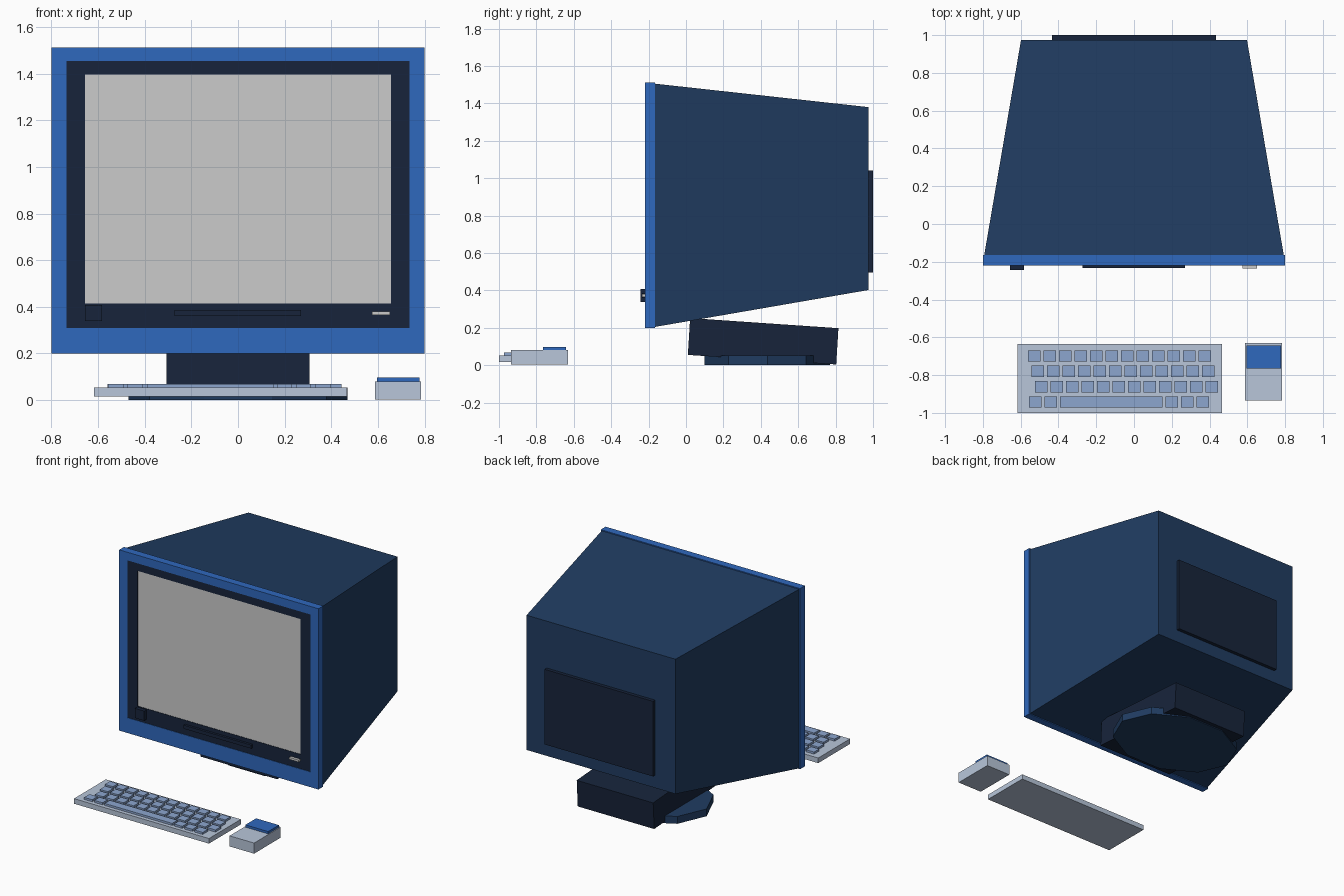
import bpy
import bmesh
from math import sin, cos, pi

if "Cube" in bpy.data.objects:
    bpy.data.objects.remove(bpy.data.objects["Cube"])


def material(name, hex_code):
    def lin(v):
        return v / 12.92 if v <= 0.04045 else ((v + 0.055) / 1.055) ** 2.4
    m = bpy.data.materials.new(name)
    m.diffuse_color = [lin(int(hex_code[i:i + 2], 16) / 255) for i in (0, 2, 4)] + [1]
    m.use_nodes = True
    m.node_tree.nodes["Principled BSDF"].inputs["Base Color"].default_value = m.diffuse_color
    return m


BLUE = material("blue", "2F68BD")
NAVY = material("navy", "203C61")
DARK = material("dark_navy", "17243B")
PALE = material("pale_blue", "B8C6DA")
KEY = material("key_blue", "8CA6CF")


def finish(name, bm, mat=None):
    bmesh.ops.recalc_face_normals(bm, faces=bm.faces)
    me = bpy.data.meshes.new(name)
    bm.to_mesh(me)
    bm.free()
    ob = bpy.data.objects.new(name, me)
    bpy.context.collection.objects.link(ob)
    if mat:
        me.materials.append(mat)
    return ob


def loft(name, loop_a, loop_b, mat=None, caps=True):
    """Solid between two matching outlines."""
    bm = bmesh.new()
    a = [bm.verts.new(p) for p in loop_a]
    b = [bm.verts.new(p) for p in loop_b]
    n = len(a)
    for i in range(n):
        j = (i + 1) % n
        bm.faces.new((a[i], a[j], b[j], b[i]))
    bm.faces.new(a)
    bm.faces.new(b)
    return finish(name, bm, mat)


def rect(x, z0, z1, y):
    return [(-x, y, z0), (x, y, z0), (x, y, z1), (-x, y, z1)]


def box(name, x, y, z, mat=None):
    lo, hi = ([(x[0], y[0], h), (x[1], y[0], h), (x[1], y[1], h), (x[0], y[1], h)] for h in z)
    return loft(name, lo, hi, mat)


def frame(name, outer, inner, y0, y1, mat):
    """Rectangular ring; outer and inner are (half width, z low, z high)."""
    bm = bmesh.new()
    loops = [[bm.verts.new(p) for p in rect(*r, y)]
             for r, y in ((outer, y0), (inner, y0), (inner, y1), (outer, y1))]
    for k in range(4):
        a, b = loops[k], loops[(k + 1) % 4]
        for i in range(4):
            j = (i + 1) % 4
            bm.faces.new((a[i], a[j], b[j], b[i]))
    return finish(name, bm, mat)


# monitor housing, tapering to the back
loft("monitor_housing", rect(0.793, 0.205, 1.505, -0.165), rect(0.598, 0.402, 1.38, 0.975), NAVY)
box("rear_panel", (-0.435, 0.435), (0.97, 1.0), (0.495, 1.04), DARK)

# front bezel, inner surround and screen
frame("bezel", (0.8, 0.2, 1.512), (0.735, 0.31, 1.453), -0.22, -0.165, BLUE)
frame("screen_surround", (0.735, 0.31, 1.453), (0.655, 0.415, 1.397), -0.217, -0.165, DARK)
box("screen", (-0.655, 0.655), (-0.214, -0.165), (0.415, 1.397))

# front controls
box("power_button", (-0.657, -0.583), (-0.243, -0.21), (0.338, 0.408), DARK)
box("control_strip", (-0.273, 0.27), (-0.234, -0.21), (0.36, 0.386), DARK)
box("indicator_light", (0.575, 0.652), (-0.236, -0.21), (0.365, 0.38))

# tilted neck, given as a side profile
side = [(0.01, 0.055), (0.803, 0.004), (0.815, 0.198), (0.022, 0.252)]
loft("neck", [(-0.307, y, z) for y, z in side], [(0.307, y, z) for y, z in side], DARK)

# ten-sided oval foot
ring = [(0.47 * cos(i * pi / 5), 0.435 + 0.352 * sin(i * pi / 5)) for i in range(10)]
loft("foot", [(x, y, 0) for x, y in ring], [(x, y, 0.053) for x, y in ring], NAVY)

# keyboard with staggered rows
box("keyboard_base", (-0.617, 0.467), (-1.0, -0.635), (0.016, 0.053), PALE)
W, PITCH = 0.065, 0.082
rows = [((-0.728, -0.669), [(-0.56 + i * PITCH, W) for i in range(12)]),
        ((-0.811, -0.748), [(-0.542 + i * PITCH, W) for i in range(12)]),
        ((-0.893, -0.83), [(-0.523 + i * PITCH, W) for i in range(12)]),
        ((-0.972, -0.912), [(-0.555, W), (-0.473, W), (-0.391, 0.543),
                            (0.167, W), (0.249, W), (0.332, W)])]
for r, (ys, keys) in enumerate(rows):
    for k, (x, w) in enumerate(keys):
        box(f"key_{r + 1}_{k + 1}", (x, x + w), ys, (0.05, 0.068), KEY)

# mouse
box("mouse_body", (0.587, 0.784), (-0.935, -0.63), (0.003, 0.08), PALE)
box("mouse_button", (0.595, 0.778), (-0.765, -0.642), (0.078, 0.097), BLUE)
